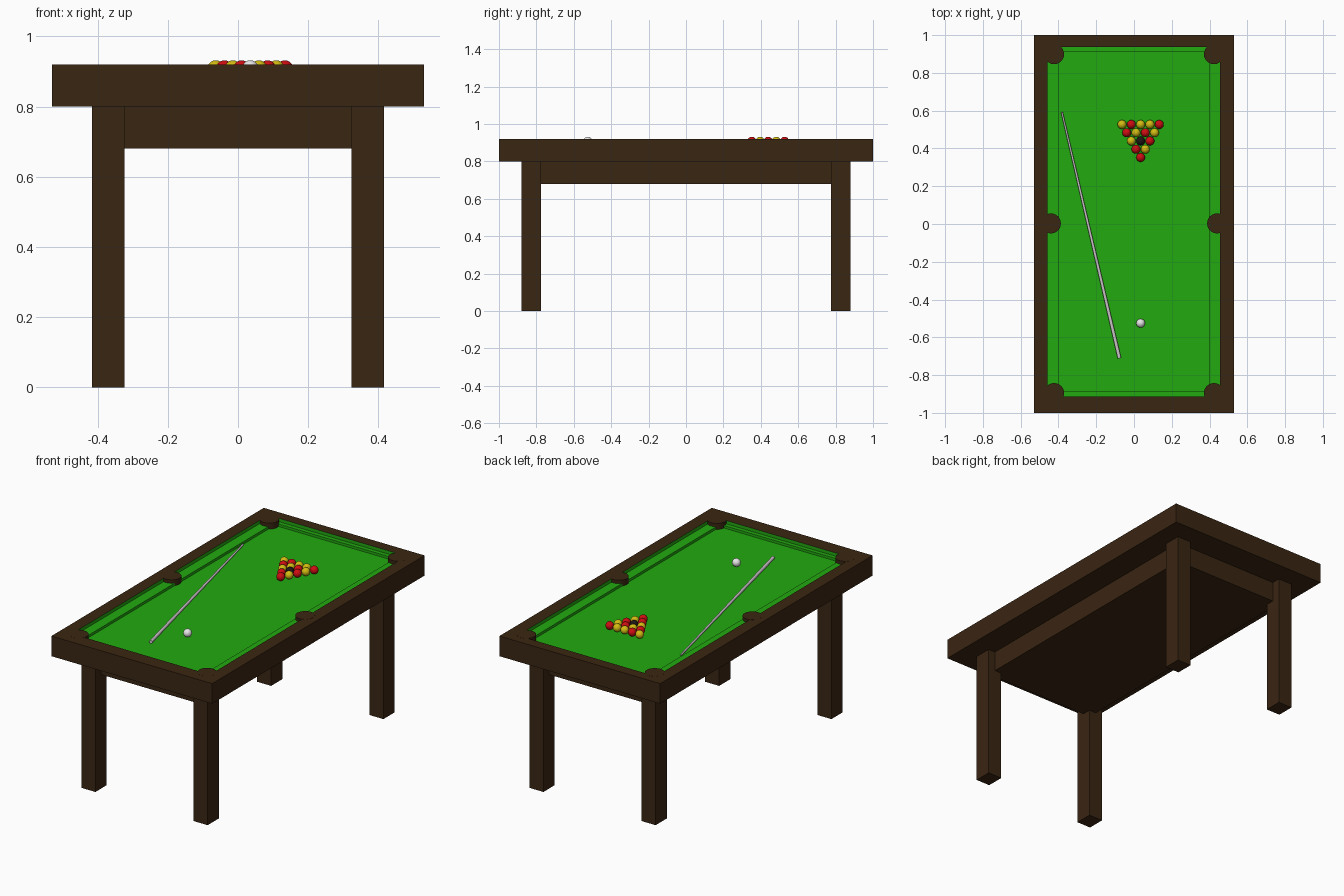
import bpy, bmesh, math
from mathutils import Vector

if "Cube" in bpy.data.objects:
    bpy.data.objects.remove(bpy.data.objects["Cube"])


def material(name, rgb):
    m = bpy.data.materials.new(name)
    m.diffuse_color = (*rgb, 1)
    m.use_nodes = True
    m.node_tree.nodes["Principled BSDF"].inputs["Base Color"].default_value = m.diffuse_color
    return m


WOOD = material("dark wood", (0.042, 0.019, 0.006))
GREEN = material("green cloth", (0.016, 0.40, 0.005))
RED = material("red ball", (0.62, 0.004, 0.006))
YELLOW = material("yellow ball", (0.65, 0.50, 0.006))
BLACK = material("black ball", (0.012, 0.008, 0.007))
WHITE = material("white", (0.80, 0.80, 0.80))
CUE = material("pale cue", (0.62, 0.56, 0.60))


def finish(name, bm, *mats, smooth=False):
    bmesh.ops.recalc_face_normals(bm, faces=bm.faces)
    me = bpy.data.meshes.new(name)
    bm.to_mesh(me)
    bm.free()
    for m in mats:
        me.materials.append(m)
    ob = bpy.data.objects.new(name, me)
    bpy.context.collection.objects.link(ob)
    if smooth:
        bpy.ops.object.select_all(action='DESELECT')
        ob.select_set(True)
        bpy.context.view_layer.objects.active = ob
        bpy.ops.object.shade_smooth_by_angle(angle=math.radians(40))
    return ob


def box_bm(x0, x1, y0, y1, z0, z1):
    bm = bmesh.new()
    bmesh.ops.create_cube(bm, size=1)
    for v in bm.verts:
        v.co = ((x0 + x1) / 2 + v.co.x * (x1 - x0),
                (y0 + y1) / 2 + v.co.y * (y1 - y0),
                (z0 + z1) / 2 + v.co.z * (z1 - z0))
    return bm


def cylinder(name, a, b, r0, r1, mat, sides=24):
    a, b = Vector(a), Vector(b)
    bm = bmesh.new()
    bmesh.ops.create_cone(bm, cap_ends=True, segments=sides,
                          radius1=r0, radius2=r1, depth=(b - a).length)
    rot = (b - a).to_track_quat('Z', 'Y')
    for v in bm.verts:
        v.co = rot @ v.co + (a + b) / 2
    return finish(name, bm, mat, smooth=True)


def ball(name, x, y, mat, r=0.0235):
    bm = bmesh.new()
    bmesh.ops.create_uvsphere(bm, u_segments=28, v_segments=16, radius=r)
    bmesh.ops.translate(bm, verts=bm.verts, vec=(x, y, 0.885 + r))
    finish(name, bm, mat, smooth=True)


# Table bed: box whose top steps down through the cushions to the cloth
bm = box_bm(-0.53, 0.53, -1, 1, 0.80, 0.92)
bm.faces.ensure_lookup_table()
top = max(bm.faces, key=lambda f: f.calc_center_median().z)
steps = [(-0.457, 0.454, -0.912, 0.937, 0.92),   # rail inner edge
         (-0.457, 0.454, -0.912, 0.937, 0.90),   # drop to cushion
         (-0.397, 0.397, -0.888, 0.912, 0.90),   # cushion top
         (-0.397, 0.397, -0.888, 0.912, 0.885)]  # cushion nose to cloth
for i, (x0, x1, y0, y1, z) in enumerate(steps):
    ring = bmesh.ops.inset_region(bm, faces=[top], thickness=0.005)["faces"]
    for f in ring:
        f.material_index = 1 if i else 0
    for v in top.verts:
        v.co = (x0 if v.co.x < 0 else x1, y0 if v.co.y < 0 else y1, z)
top.material_index = 1
finish("table_bed", bm, WOOD, GREEN)

# Apron block under the bed
finish("apron", box_bm(-0.37, 0.37, -0.828, 0.828, 0.68, 0.80), WOOD)

# Legs
for sx, nx in ((-1, "left"), (1, "right")):
    for sy, ny in ((-1, "front"), (1, "back")):
        cx, cy = sx * 0.37, sy * 0.8275
        finish(f"{ny}_{nx}_leg", box_bm(cx - 0.046, cx + 0.046, cy - 0.0525,
                                        cy + 0.0525, 0, 0.80), WOOD)

# Pockets
for sx, nx in ((-1, "left"), (1, "right")):
    for y, ny in ((-0.895, "front"), (0.003, "middle"), (0.899, "back")):
        x = sx * (0.44 if ny == "middle" else 0.423)
        cylinder(f"{ny}_{nx}_pocket", (x, y, 0.85), (x, y, 0.9205),
                 0.053, 0.053, WOOD)

# Racked balls, back row first, and the cue ball
kinds = {"R": ("red_ball", RED), "Y": ("yellow_ball", YELLOW),
         "B": ("black_ball", BLACK)}
for r, row in enumerate(("YRYYR", "RYRY", "YBR", "RY", "R")):
    for i, k in enumerate(row):
        name, mat = kinds[k]
        ball(name, 0.035 + (i - (len(row) - 1) / 2) * 0.0493,
             0.527 - r * 0.0437, mat)
ball("cue_ball", 0.035, -0.525, WHITE)

# Tapered cue lying on the cloth
cylinder("cue_stick", (-0.077, -0.711, 0.896), (-0.382, 0.592, 0.896),
         0.0095, 0.005, CUE, sides=16)
